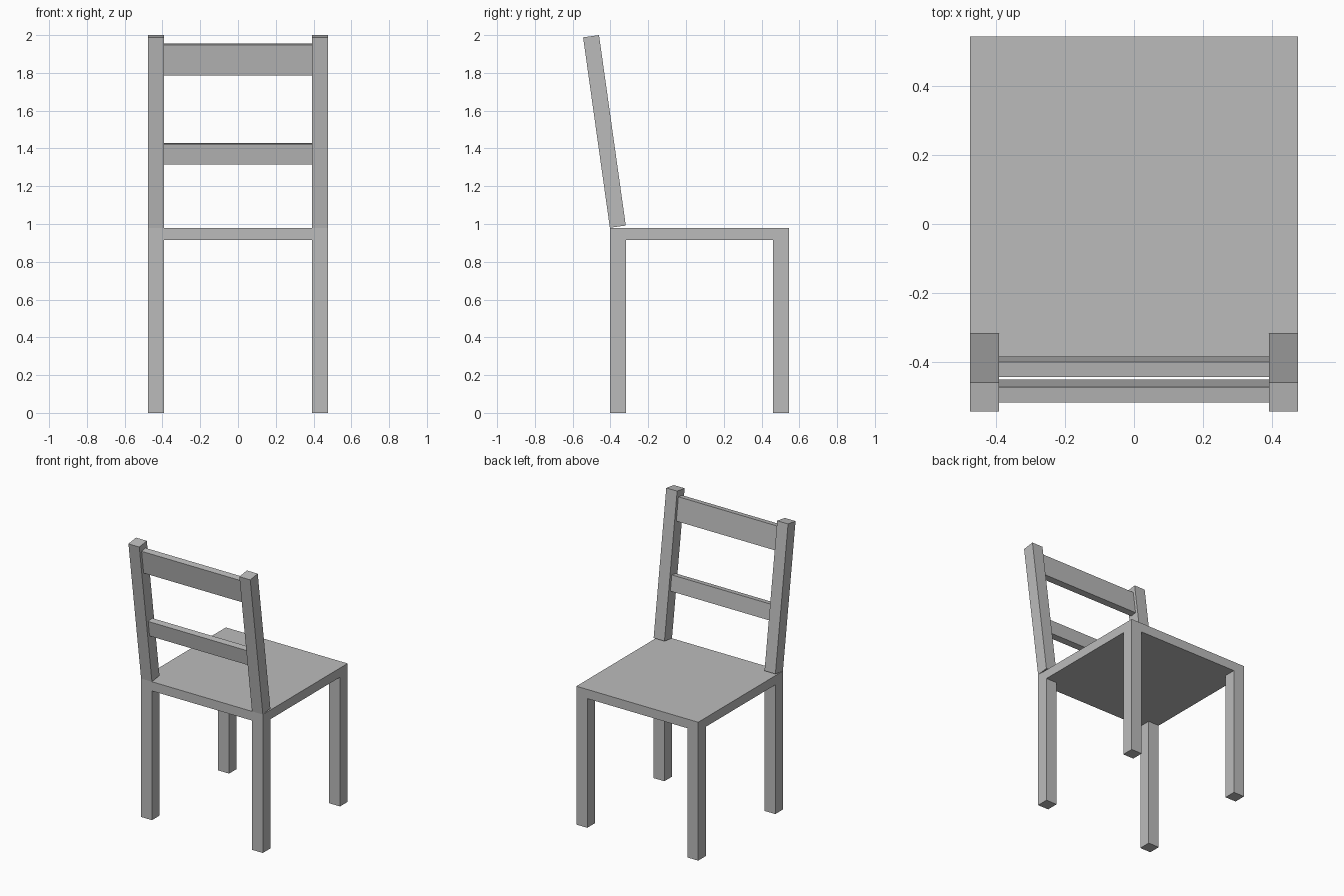
import bpy
from math import radians
from mathutils import Matrix, Vector

if "Cube" in bpy.data.objects:
    bpy.data.objects.remove(bpy.data.objects["Cube"], do_unlink=True)

# Single plain grey for the whole chair
grey = bpy.data.materials.new("plain grey")
grey.use_nodes = True
colour = (0.5, 0.5, 0.5, 1)
grey.diffuse_color = colour
grey.node_tree.nodes["Principled BSDF"].inputs["Base Color"].default_value = colour

HALF_WIDTH = 0.477
POST = 0.085
BACK, FRONT = -0.403, 0.545
SEAT_BOTTOM, SEAT_TOP = 0.915, 0.98


def box(name, low, high, frame=Matrix()):
    """Flat-shaded box between two corners, placed in the given frame."""
    low, high = Vector(low), Vector(high)
    bpy.ops.mesh.primitive_cube_add(size=1)
    ob = bpy.context.object
    ob.name = name
    ob.data.transform(Matrix.Translation((low + high) / 2)
                      @ Matrix.Diagonal((high - low).to_4d()))
    ob.matrix_world = frame
    ob.data.materials.append(grey)
    return ob


# Seat board
box("seat", (-HALF_WIDTH, BACK, SEAT_BOTTOM), (HALF_WIDTH, FRONT, SEAT_TOP))

# The backrest leans away around the rear edge of the seat
lean = Matrix.Translation((0, BACK, SEAT_TOP)) @ Matrix.Rotation(radians(8), 4, "X")
inner = HALF_WIDTH - POST

for side, x in (("right", -HALF_WIDTH), ("left", inner)):
    # Legs under the seat corners
    for place, y in (("backrest", BACK), ("open", FRONT - POST)):
        box(f"{side}_{place}_end_leg", (x, y, 0), (x + POST, y + POST, SEAT_BOTTOM))
    # Backrest post
    box(f"{side}_backrest_post", (x, 0, 0), (x + POST, POST, 1.018), lean)

# Slats set centrally between the posts
for name, bottom, top in (("upper_slat", 0.81, 0.975), ("lower_slat", 0.335, 0.445)):
    box(name, (-inner, 0.02, bottom), (inner, 0.065, top), lean)
